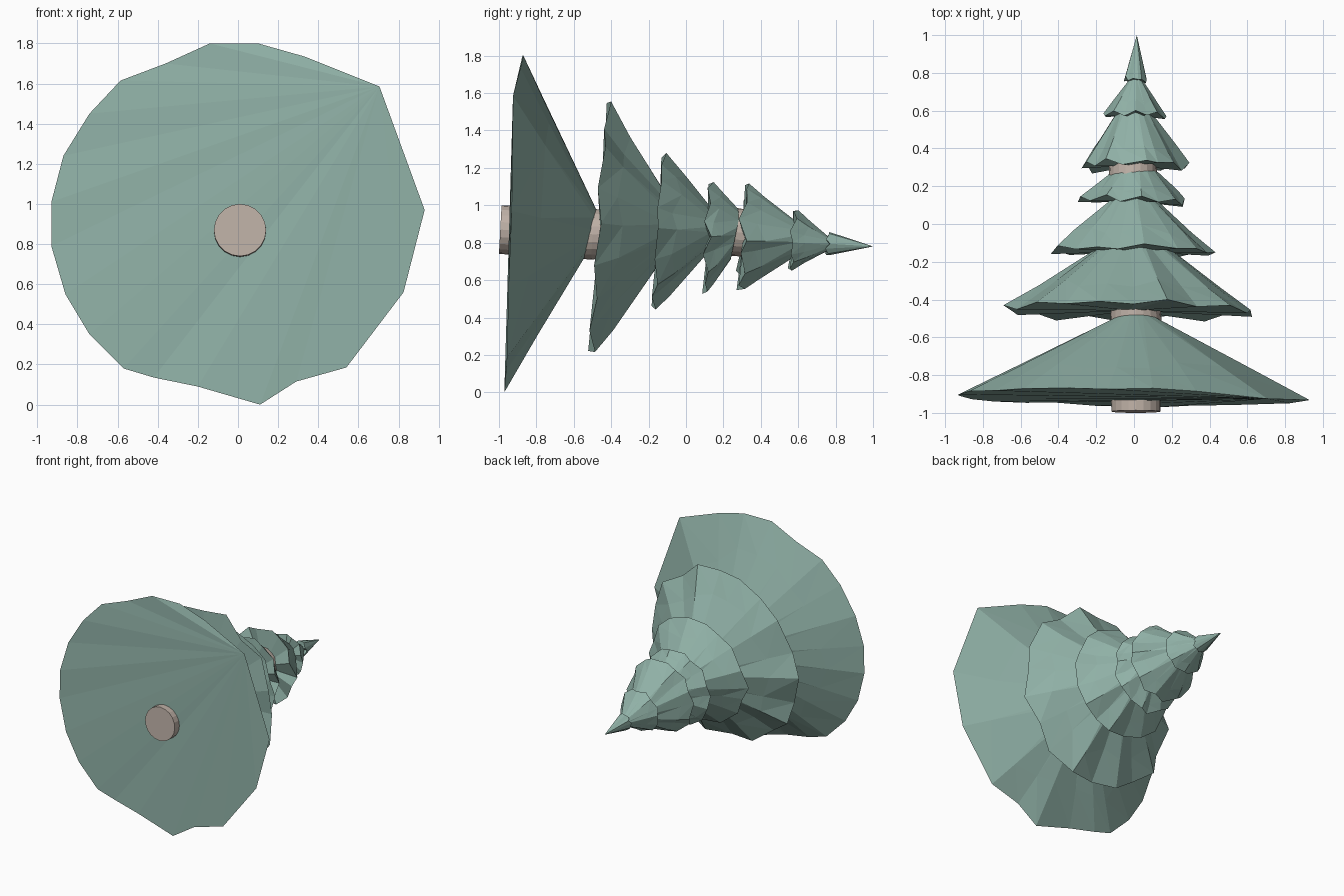
import bpy, bmesh, math, random
from mathutils import Vector

if "Cube" in bpy.data.objects:
    bpy.data.objects.remove(bpy.data.objects["Cube"])

random.seed(7)


def material(name, rgb):
    m = bpy.data.materials.new(name)
    m.diffuse_color = (*rgb, 1.0)
    m.use_nodes = True
    m.node_tree.nodes["Principled BSDF"].inputs["Base Color"].default_value = m.diffuse_color
    return m


GREEN = material("pine green", (0.28, 0.44, 0.385))
BARK = material("pale bark", (0.52, 0.44, 0.385))


def finish(name, bm, mat):
    bmesh.ops.recalc_face_normals(bm, faces=bm.faces)
    me = bpy.data.meshes.new(name)
    bm.to_mesh(me)
    bm.free()
    me.materials.append(mat)
    ob = bpy.data.objects.new(name, me)
    bpy.context.collection.objects.link(ob)
    return ob


def bridge(bm, a, b):
    n = len(a)
    for i in range(n):
        j = (i + 1) % n
        if len(b) == 1:
            bm.faces.new((a[i], a[j], b[0]))
        else:
            # triangulated so the jagged facets stay flat
            bm.faces.new((a[i], a[j], b[j]))
            bm.faces.new((a[i], b[j], b[i]))


def skirt(name, rim, top, top_r, fan=None, rough=0.0):
    """Cone of branches: rim points, a roughened middle ring, a small top ring, a closed base."""
    bm = bmesh.new()
    top = Vector(top)
    mean = sum(rim, Vector()) / len(rim)
    rings = [[bm.verts.new(p) for p in rim]]
    crown = []
    for p in rim:
        d = p - mean
        d.y = 0
        d.normalize()
        crown.append(top + d * top_r + Vector((0, d.z * 0.2 * top_r, 0)))
    if top_r > 0:
        if rough > 0:
            mid = []
            for p, c in zip(rim, crown):
                t = random.uniform(0.25, 0.4)
                # the middle ring evens out the raggedness of the rim
                q = p.lerp(c, t)
                d = (p - mean) * random.uniform(-rough, rough)
                mid.append(bm.verts.new(q + Vector((d.x, 0, d.z))))
            rings.append(mid)
        rings.append([bm.verts.new(p) for p in crown])
    rings.append([bm.verts.new(top)])
    for a, b in zip(rings, rings[1:]):
        bridge(bm, a, b)
    # underside: fan from one rim corner, or from the middle
    r = rings[0]
    n = len(r)
    if fan is not None:
        for k in range(1, n - 1):
            bm.faces.new((r[fan], r[(fan + k) % n], r[(fan + k + 1) % n]))
    else:
        bridge(bm, r, [bm.verts.new(mean)])
    return finish(name, bm, GREEN)


def ragged_rim(cx, y, cz, rx, rz, tilt, jag, n):
    pts = []
    for i in range(n):
        a = 2 * math.pi * (i + random.uniform(-0.2, 0.2)) / n
        k = random.uniform(0.93, 1.02)
        off = jag * ((-1) ** i * 0.5 + random.uniform(-0.5, 0.5))
        pts.append(Vector((cx + rx * k * math.cos(a),
                           y + tilt * math.sin(a) - 0.25 * tilt * math.cos(a) + off,
                           cz + rz * k * math.sin(a))))
    return pts


# Lowest, widest skirt of branches: outline in x, z
outline = [(0.705, 1.585), (0.33, 1.735), (0.10, 1.80), (-0.14, 1.80), (-0.36, 1.70),
           (-0.585, 1.615), (-0.74, 1.45), (-0.87, 1.24), (-0.93, 1.01), (-0.93, 0.79),
           (-0.86, 0.55), (-0.74, 0.35), (-0.57, 0.18), (-0.42, 0.135), (-0.2, 0.09),
           (0.11, 0.0), (0.29, 0.115), (0.54, 0.185), (0.825, 0.56), (0.93, 0.97)]
rim = []
for i, (x, z) in enumerate(outline):
    y = -0.965 + 0.095 * z / 1.8 - 0.018 * x + random.uniform(-0.008, 0.008)
    rim.append(Vector((x, -0.925 if i == 0 else y, z)))
skirt("branches_1", rim, (0.01, -0.505, 0.86), 0.12, fan=0, rough=0.01)

# Upper skirts: centre x, y, z, radii, tilt, raggedness, sides, top (x, y, z), top radius
layers = [
    (-0.02, -0.462, 0.872, 0.665, 0.70, 0.047, 0.025, 20, (0.0, -0.08, 0.86), 0.12),
    (0.0, -0.15, 0.857, 0.435, 0.425, 0.028, 0.022, 18, (0.0, 0.135, 0.85), 0.11),
    (-0.015, 0.122, 0.832, 0.29, 0.305, 0.010, 0.03, 18, (0.005, 0.265, 0.84), 0.13),
    (0.0, 0.312, 0.825, 0.29, 0.298, 0.025, 0.035, 18, (0.0, 0.60, 0.81), 0.085),
    (0.006, 0.572, 0.812, 0.172, 0.168, 0.008, 0.022, 16, (0.01, 0.77, 0.79), 0.03),
]
for i, (cx, y, cz, rx, rz, tilt, jag, n, top, tr) in enumerate(layers):
    skirt(f"branches_{i + 2}", ragged_rim(cx, y, cz, rx, rz, tilt, jag, n), top, tr, rough=0.03)

# Pointed tip
skirt("tree_tip", ragged_rim(0.007, 0.763, 0.794, 0.061, 0.065, 0.004, 0.018, 14),
      (0.015, 1.0, 0.78), 0)

# Trunk running through the skirts
bm = bmesh.new()
stations = [(0.01, -0.993, 0.87, 0.13), (0.01, -0.5, 0.845, 0.135),
            (0.0, 0.1, 0.85, 0.09), (-0.005, 0.24, 0.86, 0.13), (-0.005, 0.33, 0.85, 0.125)]
rings = []
for x, y, z, r in stations:
    ring = []
    for k in range(20):
        a = 2 * math.pi * k / 20
        ring.append(bm.verts.new((x + r * math.cos(a), y + 0.007 * math.sin(a),
                                  z + r * math.sin(a))))
    rings.append(ring)
for a, b in zip(rings, rings[1:]):
    bridge(bm, a, b)
bm.faces.new(rings[0])
bm.faces.new(rings[-1])
finish("trunk", bm, BARK)
